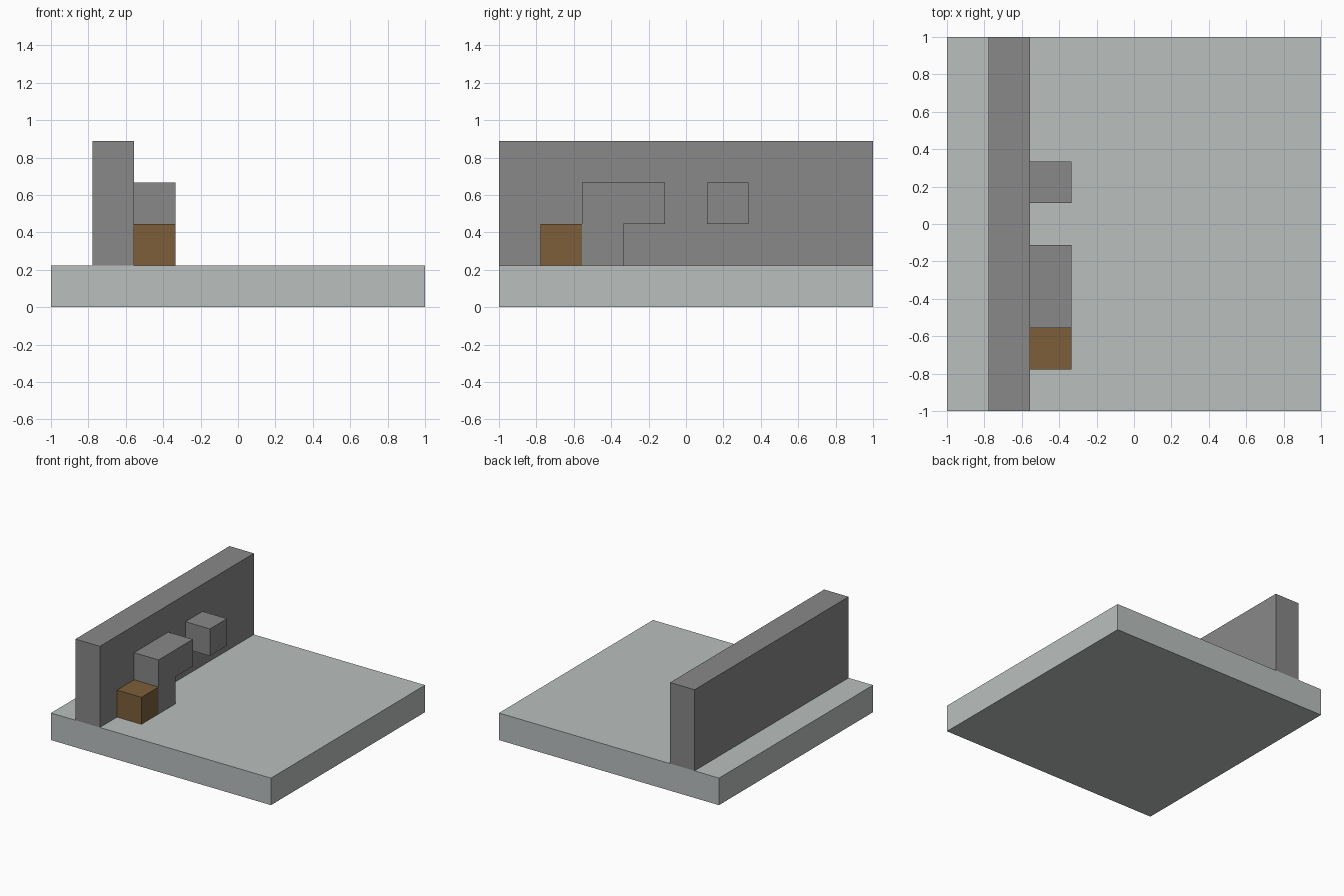
import bpy
import bmesh
from mathutils import Vector

cube = bpy.data.objects.get("Cube")
if cube:
    bpy.data.objects.remove(cube, do_unlink=True)

UNIT = 2 / 9  # one block; the base is nine blocks wide


def material(name, colour):
    mat = bpy.data.materials.new(name)
    mat.use_nodes = True
    mat.diffuse_color = (*colour, 1)
    mat.node_tree.nodes["Principled BSDF"].inputs["Base Color"].default_value = (*colour, 1)
    return mat


def extrude_profile(name, profile, x_start, x_end, mat):
    """Extrude a y-z outline, given in blocks, along x."""
    bm = bmesh.new()
    face = bm.faces.new([bm.verts.new(((x_start - 4.5) * UNIT, (y - 4.5) * UNIT, z * UNIT))
                         for y, z in profile])
    result = bmesh.ops.extrude_face_region(bm, geom=[face], use_keep_orig=True)
    moved = [v for v in result["geom"] if isinstance(v, bmesh.types.BMVert)]
    bmesh.ops.translate(bm, verts=moved, vec=Vector(((x_end - x_start) * UNIT, 0, 0)))
    bmesh.ops.recalc_face_normals(bm, faces=bm.faces[:])
    mesh = bpy.data.meshes.new(name)
    bm.to_mesh(mesh)
    bm.free()
    mesh.materials.append(mat)
    obj = bpy.data.objects.new(name, mesh)
    bpy.context.collection.objects.link(obj)
    return obj


def box(name, x, y, z, mat):
    """Box from (start, end) block ranges on each axis."""
    outline = [(y[0], z[0]), (y[1], z[0]), (y[1], z[1]), (y[0], z[1])]
    return extrude_profile(name, outline, x[0], x[1], mat)


pale_grey = material("pale grey", (0.491, 0.521, 0.515))
stone_grey = material("stone grey", (0.246, 0.246, 0.246))
brown = material("wood brown", (0.205, 0.112, 0.042))

# Ground slab and long wall
box("base_slab", (0, 9), (0, 9), (0, 1), pale_grey)
box("wall", (1, 2), (0, 9), (1, 4), stone_grey)

# Steps against the wall: low brown block, overhanging block, floating block
box("brown_step", (2, 3), (1, 2), (1, 2), brown)
extrude_profile("overhanging_step",
                [(2, 1), (3, 1), (3, 2), (4, 2), (4, 3), (2, 3)], 2, 3, stone_grey)
box("floating_step", (2, 3), (5, 6), (2, 3), stone_grey)
